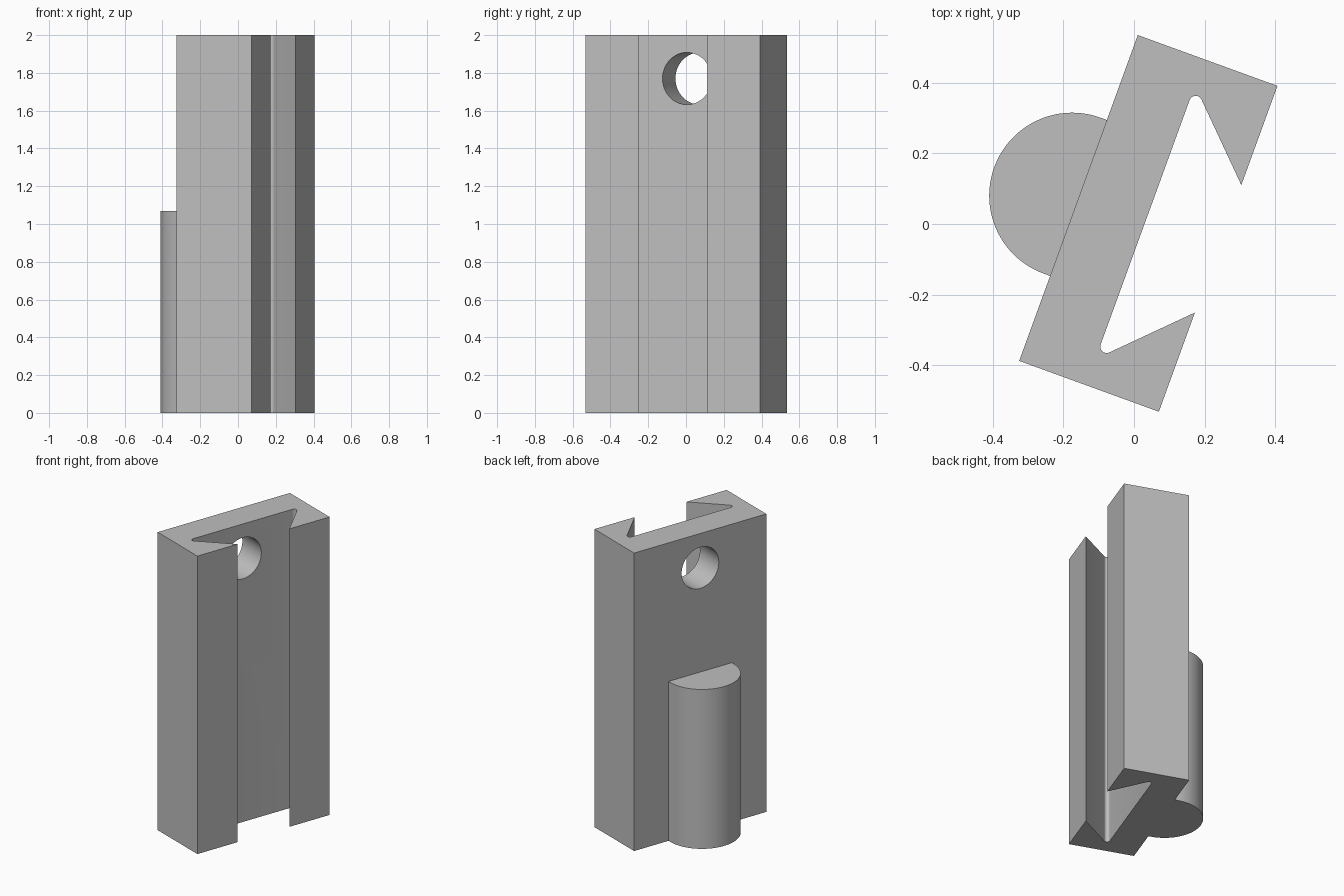
import bpy, bmesh, math
from mathutils import Matrix

if "Cube" in bpy.data.objects:
    bpy.data.objects.remove(bpy.data.objects["Cube"])

TURN = Matrix.Rotation(math.radians(-20), 4, 'Z')
CY = 0.0155                      # middle of the body along its width
BACK, FLOOR, FRONT = -0.173, 0.028, 0.248
HALF, MOUTH, HEIGHT = 0.491, 0.192, 2.0
R = 0.018                        # rounding at the groove corners


def prism(name, pts, z0, z1):
    """Extrude a flat profile upward from z0 to z1."""
    bm = bmesh.new()
    face = bm.faces.new([bm.verts.new((x, y, z0)) for x, y in pts])
    top = bmesh.ops.extrude_face_region(bm, geom=[face])['geom']
    bmesh.ops.translate(bm, vec=(0, 0, z1 - z0),
                        verts=[g for g in top if isinstance(g, bmesh.types.BMVert)])
    bmesh.ops.recalc_face_normals(bm, faces=bm.faces)
    return link(name, bm)


def link(name, bm):
    mesh = bpy.data.meshes.new(name)
    bm.to_mesh(mesh)
    bm.free()
    ob = bpy.data.objects.new(name, mesh)
    bpy.context.collection.objects.link(ob)
    return ob


def combine(target, other, operation):
    mod = target.modifiers.new(operation.title(), 'BOOLEAN')
    mod.operation, mod.solver, mod.object = operation, 'EXACT', other
    bpy.context.view_layer.objects.active = target
    bpy.ops.object.modifier_apply(modifier=mod.name)
    bpy.data.objects.remove(other, do_unlink=True)


# Dovetail body: half of the profile, then mirrored
apex = MOUTH + FRONT - FLOOR     # 45 degree undercut
cx, cy = FLOOR + R, apex - R / math.tan(math.radians(22.5))
half = []
for i in range(13):
    a = math.radians(180 - 135 * i / 12)
    half.append((cx + R * math.cos(a), cy + R * math.sin(a)))
half += [(FRONT, MOUTH), (FRONT, HALF), (BACK, HALF)]
profile = half + [(x, -y) for x, y in reversed(half)]
body = prism("dovetail_body", [(x, y + CY) for x, y in profile], 0, HEIGHT)

# Half-round boss on the back, sunk into the body
rad, bx = 0.235, -0.192
boss = [(-0.08, CY + rad)]
for i in range(65):
    a = math.radians(90 + 180 * i / 64)
    boss.append((bx + rad * math.cos(a), CY + rad * math.sin(a)))
boss.append((-0.08, CY - rad))
combine(body, prism("half_round_boss", boss, 0, 1.07), 'UNION')

# Round hole through the web
bm = bmesh.new()
bmesh.ops.create_cone(bm, cap_ends=True, segments=64, radius1=0.138, radius2=0.138,
                      depth=0.8, matrix=Matrix.Translation((0, CY, 1.77))
                      @ Matrix.Rotation(math.radians(90), 4, 'Y'))
cutter = link("hole_cutter", bm)
cutter.hide_render = True
combine(body, cutter, 'DIFFERENCE')

# Turn the part and finish it
body.data.transform(TURN)
grey = bpy.data.materials.new("plain grey")
grey.diffuse_color = (0.52, 0.52, 0.52, 1)
grey.use_nodes = True
grey.node_tree.nodes["Principled BSDF"].inputs["Base Color"].default_value = grey.diffuse_color
body.data.materials.clear()
body.data.materials.append(grey)
for p in body.data.polygons:
    p.material_index = 0
body.select_set(True)
bpy.context.view_layer.objects.active = body
bpy.ops.object.shade_smooth_by_angle(angle=math.radians(30))
